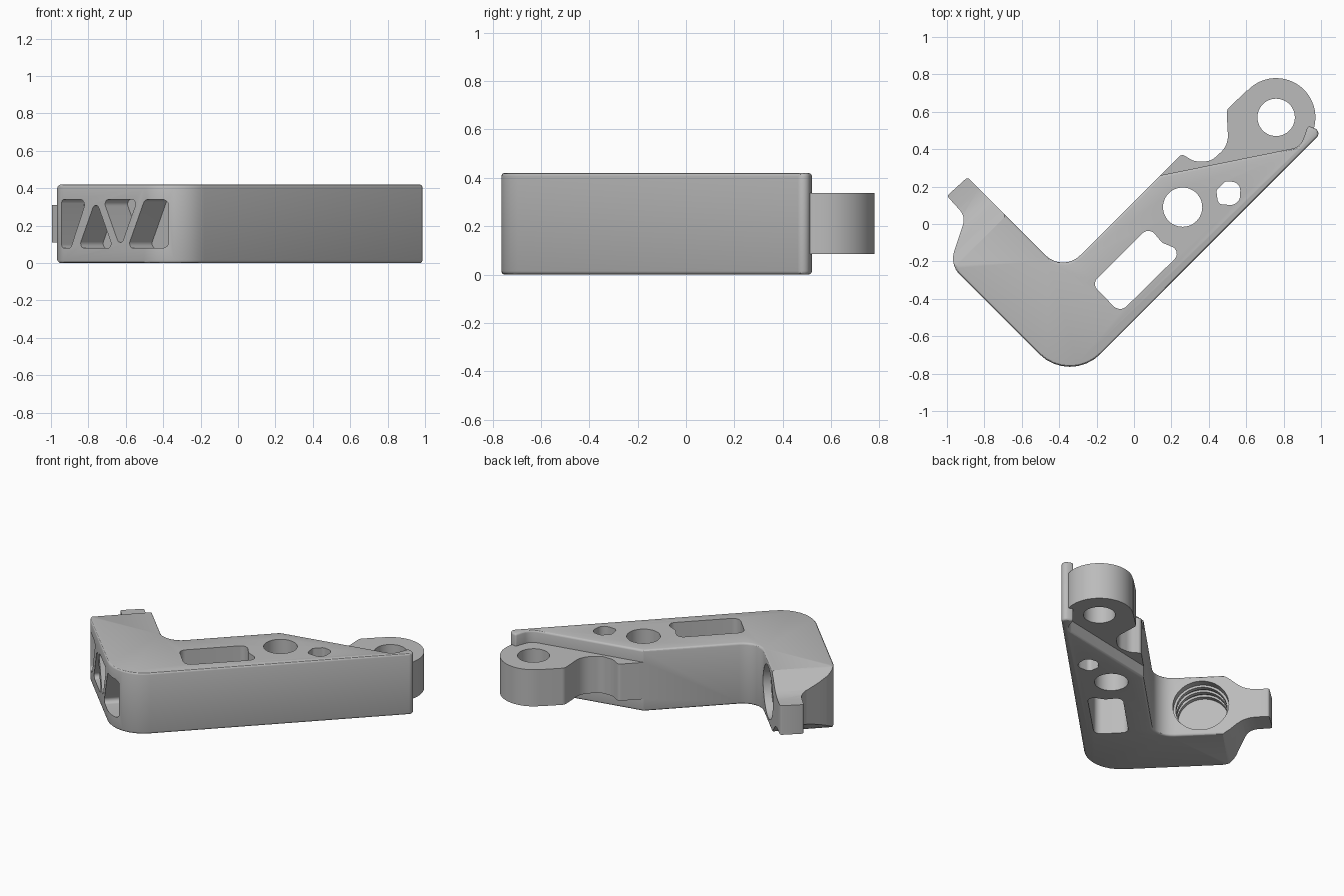
import bpy, bmesh
from math import radians, sin, cos, pi
from mathutils import Vector, Matrix

if "Cube" in bpy.data.objects:
    bpy.data.objects.remove(bpy.data.objects["Cube"], do_unlink=True)

steel = bpy.data.materials.new("satin grey")
steel.use_nodes = True
GREY = (0.5, 0.5, 0.5, 1)
steel.diffuse_color = GREY
steel.node_tree.nodes["Principled BSDF"].inputs["Base Color"].default_value = GREY

H = 0.42                       # full height of the bracket
INNER, OUTER = -0.453, -0.85   # faces of the short arm
S = 0.5 ** 0.5
FLAT = Matrix.Identity(3)
# side frame: along the short arm, up, through the short arm
SIDE = Matrix(((-S, 0, S), (S, 0, S), (0, 1, 0)))


def rounded(corners, steps=8):
    """Round each (x, y, radius) corner of a closed outline."""
    out = []
    for i, (x, y, r) in enumerate(corners):
        p = Vector((x, y))
        a = (Vector(corners[i - 1][:2]) - p).normalized()
        b = (Vector(corners[(i + 1) % len(corners)][:2]) - p).normalized()
        if r == 0:
            out.append(p)
            continue
        half = a.angle(b) / 2
        centre = p + (a + b).normalized() * (r / sin(half))
        start = p + a * (r * cos(half) / sin(half)) - centre
        end = p + b * (r * cos(half) / sin(half)) - centre
        turn = start.angle_signed(end)
        for k in range(steps + 1):
            t = -turn * k / steps
            out.append(centre + Matrix.Rotation(t, 2) @ start)
    return out


def circle(x, y, r, start=0, sweep=2 * pi, n=48):
    return [Vector((x + r * cos(start + sweep * k / n), y + r * sin(start + sweep * k / n)))
            for k in range(n)]


def prism(name, outline, low, high, frame=FLAT):
    bm = bmesh.new()
    base = bm.faces.new([bm.verts.new(frame @ Vector((p[0], p[1], low))) for p in outline])
    top = bmesh.ops.extrude_face_region(bm, geom=[base])["geom"]
    moved = [v for v in top if isinstance(v, bmesh.types.BMVert)]
    bmesh.ops.translate(bm, verts=moved, vec=frame @ Vector((0, 0, high - low)))
    bmesh.ops.recalc_face_normals(bm, faces=bm.faces)
    mesh = bpy.data.meshes.new(name)
    bm.to_mesh(mesh)
    bm.free()
    mesh.materials.append(steel)
    ob = bpy.data.objects.new(name, mesh)
    bpy.context.collection.objects.link(ob)
    return ob


def apply(ob, mod):
    bpy.context.view_layer.objects.active = ob
    bpy.ops.object.modifier_apply(modifier=mod.name)


def combine(ob, other, operation="DIFFERENCE"):
    mod = ob.modifiers.new("join", "BOOLEAN")
    mod.operation, mod.solver, mod.object = operation, "EXACT", other
    apply(ob, mod)
    bpy.data.objects.remove(other, do_unlink=True)


# L-shaped main body with softened rims
body = prism("bracket_body", rounded([
    (-1, .15, 0), (-.9, .04, .08), (-.985, -.217, .12), (-.343, -.859, .23),
    (1.01, .495, .03), (.93, .525, 0), (.89, .412, .08), (.14, .26, 0),
    (-.38, -.26, .13), (-.89, .25, 0)]), 0, H)
rim = body.modifiers.new("rim", "BEVEL")
rim.width, rim.segments, rim.angle_limit = 0.014, 3, radians(60)
rim.use_clamp_overlap = False
apply(body, rim)

# Taper of the short arm down to its tongue, above and below
taper = [(.515, H), (.56, .39), (.6, .355), (.64, .328), (.68, .315), (.72, .31),
         (.95, .31), (.95, .6), (.515, .6)]
for flip in (False, True):
    shape = [(u, H - z if flip else z) for u, z in taper]
    combine(body, prism("taper_cutter", shape, -1.1, 0, SIDE))

# Thinner pivot lug at the end of the long arm
lug = rounded([(.14, .26, 0), (.255, .375, .025), (.32, .335, .08), (.41, .335, .08),
               (.505, .42, .12), (.495, .61, .04), (.605, .715, 0),
               (.6, .2, 0), (.2, .1, 0)])
arc = circle(.76, .57, .21, radians(137), radians(-180), 30)
lug[-2:-2] = arc
combine(body, prism("pivot_lug", lug, .085, .337), "UNION")

# Upright holes through the long arm
slot = rounded([(-.225, -.32, .04), (.08, -.015, .045), (.15, -.1, .05),
                (.26, -.145, .04), (-.075, -.475, .05)])
keyhole = rounded([(.44, .18, .02), (.49, .23, .03), (.57, .22, .045),
                   (.565, .1, .05), (.45, .105, .03)])
for hole in (circle(.26, .09, .105), circle(.76, .57, .1), slot, keyhole):
    combine(body, prism("hole_cutter", hole, -.1, .6))

# Truss windows sunk into the outer face of the short arm
windows = [
    [(.485, .34, .02), (.485, .08, .02), (.415, .08, .02), (.295, .34, .03)],
    [(.355, .08, .025), (.225, .34, .025), (.095, .08, .025)],
    [(.17, .34, .025), (.04, .08, .025), (-.09, .34, .025)],
    [(-.145, .34, .03), (-.015, .08, .025), (-.276, .08, .03), (-.276, .34, .03)]]
for window in windows:
    combine(body, prism("window_cutter", rounded(window), OUTER - .1, OUTER + .17, SIDE))

# Stepped round bore in the inner face of the short arm
for radius, near, far in ((.175, -.1, .05), (.16, 0, .2), (.175, .08, .11), (.175, .14, .17)):
    combine(body, prism("bore_cutter", circle(.378, H / 2, radius),
                        INNER - far, INNER - near, SIDE))

bpy.ops.object.select_all(action="DESELECT")
body.select_set(True)
bpy.context.view_layer.objects.active = body
bpy.ops.object.shade_smooth_by_angle(angle=radians(30))
